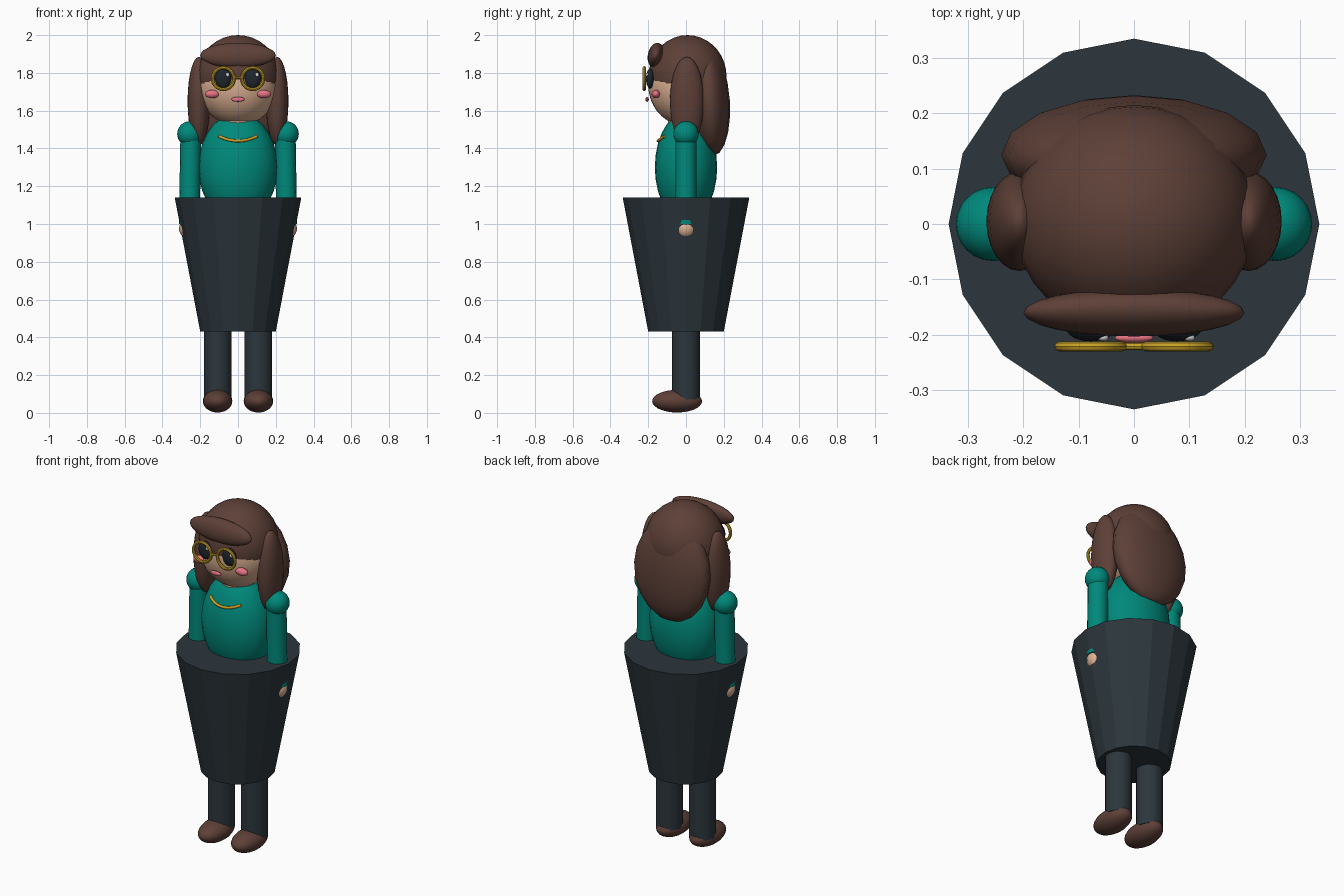
import bpy, bmesh, math
from mathutils import Vector

cube = bpy.data.objects.get("Cube")
if cube:
    bpy.data.objects.remove(cube, do_unlink=True)


def material(name, hex_code):
    # hex sRGB to linear
    rgb = [int(hex_code[i:i + 2], 16) / 255 for i in (0, 2, 4)]
    col = [c / 12.92 if c <= 0.04045 else ((c + 0.055) / 1.055) ** 2.4 for c in rgb] + [1]
    m = bpy.data.materials.new(name)
    m.use_nodes = True
    m.diffuse_color = col
    m.node_tree.nodes["Principled BSDF"].inputs["Base Color"].default_value = col
    return m


BROWN = material("brown", "5D4037")
TEAL = material("teal", "00897B")
DARK = material("charcoal", "2C363C")
SKIN = material("skin", "DDB193")
GOLD = material("gold", "C9A227")
PINK = material("pink", "E57382")
BLACK = material("eye dark", "1E262C")
WHITE = material("white", "FFFFFF")


def finish(name, mat, smooth=True):
    ob = bpy.context.object
    ob.name = name
    ob.data.materials.append(mat)
    if smooth:
        bpy.ops.object.shade_smooth_by_angle(angle=math.radians(40))
    return ob


def ball(name, mat, loc, radii, tilt=0, segs=24):
    bpy.ops.mesh.primitive_uv_sphere_add(segments=segs, ring_count=segs // 2 + 2, radius=1,
                                         location=loc, rotation=(tilt, 0, 0))
    bpy.context.object.scale = radii
    return finish(name, mat)


def rod(name, mat, a, b, r, sides=16):
    a, b = Vector(a), Vector(b)
    d = b - a
    bpy.ops.mesh.primitive_cylinder_add(vertices=sides, radius=r, depth=d.length, location=(a + b) / 2,
                                        rotation=d.to_track_quat('Z', 'Y').to_euler())
    return finish(name, mat)


# skirt
bpy.ops.mesh.primitive_cone_add(vertices=16, radius1=0.2, radius2=0.335, depth=0.71,
                                location=(0, 0, 0.785))
finish("skirt", DARK, smooth=False)

# torso, neck and head
ball("torso", TEAL, (0, 0, 1.3), (0.21, 0.165, 0.29))
rod("neck", SKIN, (0, 0, 1.46), (0, 0, 1.56), 0.095)
ball("head", SKIN, (0, 0, 1.735), (0.212, 0.2, 0.215), segs=32)

# hair cap, cut off level at the brow
cap = ball("hair_cap", BROWN, (0, 0.008, 1.78), (0.218, 0.207, 0.22), segs=32)
bm = bmesh.new()
bm.from_mesh(cap.data)
cut = bmesh.ops.bisect_plane(bm, geom=bm.verts[:] + bm.edges[:] + bm.faces[:],
                             plane_co=(0, 0, -0.25), plane_no=(0, 0, -1), clear_outer=True)
rim = [e for e in cut["geom_cut"] if isinstance(e, bmesh.types.BMEdge)]
bmesh.ops.contextual_create(bm, geom=rim)
bm.to_mesh(cap.data)
bm.free()

ball("back_hair", BROWN, (0, 0.125, 1.65), (0.24, 0.107, 0.29), math.radians(4), segs=16)
ball("fringe", BROWN, (0, -0.16, 1.893), (0.2, 0.042, 0.067), math.radians(-12))

# paired parts
for side, s in (("left", 1), ("right", -1)):
    rod(side + "_leg", DARK, (s * 0.108, 0, 0.07), (s * 0.108, 0, 0.5), 0.073)
    ball(side + "_shoe", BROWN, (s * 0.108, -0.047, 0.062), (0.078, 0.132, 0.06))
    ball(side + "_shoulder", TEAL, (s * 0.255, 0, 1.477), (0.067, 0.067, 0.067))
    rod(side + "_arm", TEAL, (s * 0.25, 0, 1.47), (s * 0.258, 0, 1.0), 0.055)
    ball(side + "_hand", SKIN, (s * 0.258, 0, 0.975), (0.054, 0.054, 0.054))
    ball(side + "_hair_lock", BROWN, (s * 0.207, 0.005, 1.65), (0.06, 0.09, 0.235))
    ball(side + "_eye", BLACK, (s * 0.078, -0.19, 1.77), (0.043, 0.022, 0.052))
    ball(side + "_eye_glint", WHITE, (s * 0.078 + 0.022, -0.205, 1.79), (0.01, 0.007, 0.011), segs=12)
    ball(side + "_cheek", PINK, (s * 0.137, -0.16, 1.688), (0.038, 0.022, 0.022))
    bpy.ops.mesh.primitive_torus_add(major_segments=32, minor_segments=8, major_radius=0.057,
                                     minor_radius=0.009, location=(s * 0.078, -0.221, 1.77),
                                     rotation=(math.pi / 2, 0, 0))
    finish(side + "_lens_rim", GOLD)

rod("glasses_bridge", GOLD, (-0.022, -0.221, 1.775), (0.022, -0.221, 1.775), 0.007, 8)
ball("mouth", PINK, (0, -0.206, 1.66), (0.035, 0.009, 0.013))

# necklace lying on the chest
curve = bpy.data.curves.new("necklace", 'CURVE')
curve.dimensions = '3D'
curve.bevel_depth = 0.008
curve.bevel_resolution = 2
curve.use_fill_caps = True
spline = curve.splines.new('POLY')
spline.points.add(12)
for i, p in enumerate(spline.points):
    t = i / 6 - 1
    x, z = 0.1 * t, 1.44 + 0.024 * t * t
    y = -0.165 * math.sqrt(1 - (x / 0.21) ** 2 - ((z - 1.3) / 0.29) ** 2) - 0.003
    p.co = (x, y, z, 1)
curve.materials.append(GOLD)
bpy.context.collection.objects.link(bpy.data.objects.new("necklace", curve))
